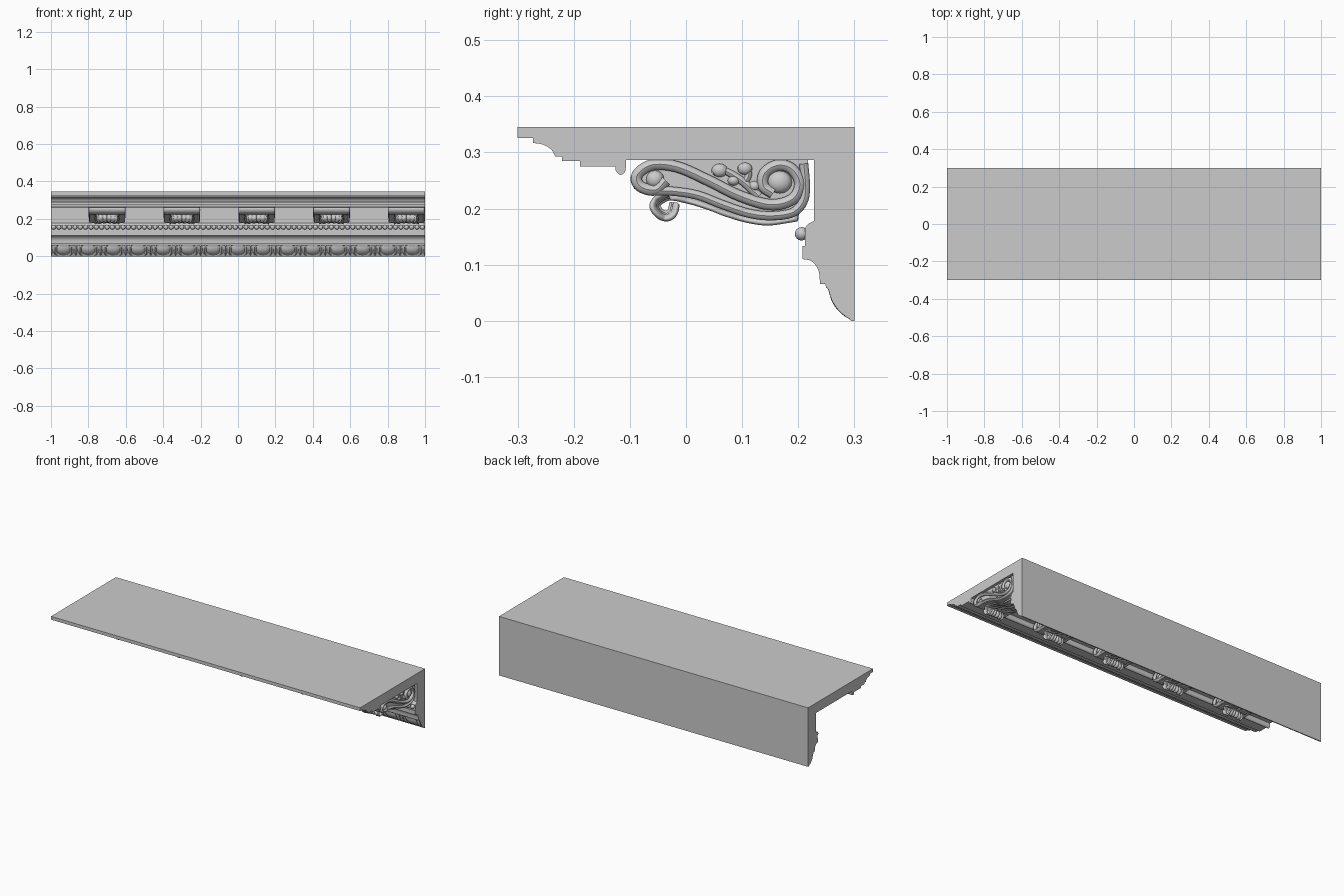
import bpy, bmesh, math
from mathutils import Vector

if "Cube" in bpy.data.objects:
    bpy.data.objects.remove(bpy.data.objects["Cube"])


def smooth_path(pts, n=6):
    """Catmull-Rom samples through (y, z) points."""
    p = [Vector(q) for q in pts]
    p = [2 * p[0] - p[1]] + p + [2 * p[-1] - p[-2]]
    out = []
    for i in range(1, len(p) - 2):
        a, b, c, d = p[i - 1:i + 3]
        for k in range(n):
            t = k / n
            out.append(0.5 * (2 * b + (c - a) * t + (2 * a - 5 * b + 4 * c - d) * t * t
                              + (3 * b - a - 3 * c + d) * t ** 3))
    return out + [p[-2]]


def finish(name, bm, angle=35):
    bmesh.ops.recalc_face_normals(bm, faces=bm.faces)
    me = bpy.data.meshes.new(name)
    bm.to_mesh(me)
    bm.free()
    ob = bpy.data.objects.new(name, me)
    bpy.context.collection.objects.link(ob)
    bpy.ops.object.select_all(action='DESELECT')
    ob.select_set(True)
    bpy.context.view_layer.objects.active = ob
    bpy.ops.object.shade_smooth_by_angle(angle=math.radians(angle))
    return ob


def extrude_x(name, profile, x0, x1):
    bm = bmesh.new()
    f = bm.faces.new([bm.verts.new((x0, y, z)) for y, z in profile])
    r = bmesh.ops.extrude_face_region(bm, geom=[f])
    vs = [g for g in r['geom'] if isinstance(g, bmesh.types.BMVert)]
    bmesh.ops.translate(bm, verts=vs, vec=(x1 - x0, 0, 0))
    return finish(name, bm)


def grid(bm, rows):
    vs = [[bm.verts.new(p) for p in r] for r in rows]
    for a, b in zip(vs, vs[1:]):
        for i in range(len(a) - 1):
            bm.faces.new((a[i], a[i + 1], b[i + 1], b[i]))


def ellipsoid(bm, loc, r, u=14, v=8):
    new = bmesh.ops.create_uvsphere(bm, u_segments=u, v_segments=v, radius=1)['verts']
    for w in new:
        w.co = Vector((w.co.x * r[0], w.co.y * r[1], w.co.z * r[2])) + Vector(loc)


def tube(bm, pts, x, r0, r1, sides=8):
    """Round moulding along a (y, z) path at constant x."""
    path, rows = smooth_path(pts), []
    for i, p in enumerate(path):
        t = (path[min(i + 1, len(path) - 1)] - path[max(i - 1, 0)]).normalized()
        r = r0 + (r1 - r0) * i / (len(path) - 1)
        rows.append([(x + math.cos(a) * r, p.x - t.y * math.sin(a) * r, p.y + t.x * math.sin(a) * r)
                     for a in [2 * math.pi * k / sides for k in range(sides + 1)]])
    grid(bm, rows)


# Cornice body: one continuous moulded section
cove_top = [(-.273, .317), (-.255, .314), (-.24, .305), (-.233, .293)]
bead_lip = [(-.126, .275), (-.125, .267), (-.117, .26), (-.109, .265), (-.107, .275)]
ovolo = [(.208, .11), (.224, .106), (.236, .09), (.239, .066)]
section = ([(.3, .345), (-.3, .345), (-.3, .326), (-.273, .326)]
           + [tuple(p) for p in smooth_path(cove_top, 4)]
           + [(-.221, .293), (-.221, .285), (-.189, .285), (-.189, .275)]
           + [tuple(p) for p in smooth_path(bead_lip, 3)]
           + [(-.107, .287), (.228, .287), (.228, .178), (.217, .172), (.212, .165),
              (.212, .133), (.208, .133)]
           + [tuple(p) for p in smooth_path(ovolo, 4)]
           + [(.248, .066), (.25, .058), (.265, .058), (.294, 0), (.3, 0)])
extrude_x("cornice_body", section, -1, 1)

# Row of small beads
bm = bmesh.new()
N = 70
for i in range(N):
    ellipsoid(bm, (-1 + (i + .5) * 2 / N, .206, .155), (.0125, .012, .012), 12, 8)
finish("bead_row", bm, 60)


# Carved egg and dart band along the bottom
def relief(x, v):
    u = abs(((x + 1) / .1333 % 1) * 2 - 1)
    r = math.hypot(u / .5, (v - .6) / .58)
    egg = math.sqrt(max(0, 1 - r * r)) * .95
    rim = .9 * math.exp(-((r - 1.35) / .16) ** 2)
    dart = max(0, 1 - (1 - u) / (.05 + .13 * v)) * .9
    return max(egg, rim, dart)


band = smooth_path([(.296, 0), (.276, .012), (.26, .033), (.251, .06)], 5)
NX = 450
rows = []
for i in range(NX + 1):
    x = -1 + 2 * i / NX
    rows.append([(x, p.x + .8 * d, p.y + .6 * d) for j, p in enumerate(band)
                 for d in [.011 * (1 - relief(x, j / (len(band) - 1))) * min(1, p.y / .01 + .1)
                           * min(1, (.06 - p.y) / .005)]])
for end in (0, -1):
    x = -1 if end == 0 else 1
    cap = [(x, .296 - .03 * p.y / .06, p.y) for p in band]
    rows.insert(0, cap) if end == 0 else rows.append(cap)
bm = bmesh.new()
grid(bm, rows)
finish("egg_and_dart_band", bm, 50)

# Scroll bracket: S-shaped block
parts = []
outline = smooth_path([(-.06, .287), (-.085, .277), (-.099, .255), (-.09, .234), (-.065, .224),
                       (-.02, .223), (.03, .213), (.07, .197), (.11, .185), (.15, .179),
                       (.19, .184), (.213, .203), (.221, .235), (.217, .287)], 4)
parts.append(extrude_x("bracket_block", [tuple(p) for p in outline], -.084, .084))

# Scroll mouldings, eyes and leaf sprigs on both bracket sides
inner = [(-.036, .25), (-.055, .233), (-.082, .24), (-.087, .26), (-.06, .278), (-.015, .274),
         (.04, .25), (.095, .223), (.15, .207), (.19, .217), (.203, .245), (.188, .271),
         (.163, .277), (.14, .263), (.138, .24), (.155, .227)]
outer = [(-.09, .243), (-.06, .232), (-.025, .231), (.02, .224), (.065, .207), (.11, .192),
         (.15, .187), (.19, .193), (.209, .213), (.213, .24), (.21, .28)]
bm = bmesh.new()
for s in (-1, 1):
    tube(bm, inner, s * .088, .01, .01)
    tube(bm, outer, s * .088, .008, .008)
    ellipsoid(bm, (s * .084, -.055, .252), (.014, .016, .016))
    ellipsoid(bm, (s * .084, .167, .247), (.015, .022, .02))
    tube(bm, [(.13, .222), (.105, .245), (.08, .262), (.06, .27), (.048, .262)], s * .084, .008, .005)
    tube(bm, [(.105, .245), (.112, .262), (.105, .274), (.094, .27)], s * .084, .006, .005)
    for y, z, r in ((.06, .268, .012), (.105, .271, .011), (.085, .25, .009), (.122, .24, .009)):
        ellipsoid(bm, (s * .084, y, z), (.01, r * 1.2, r))
parts.append(finish("bracket_scrolls", bm, 50))

# Lobed leaf under the bracket, curling over at its tip
spine = smooth_path([(.2, .187), (.15, .18), (.11, .184), (.07, .195), (.03, .21), (-.005, .22),
                     (-.03, .224), (-.05, .214), (-.055, .203), (-.045, .19), (-.033, .187),
                     (-.024, .194), (-.02, .21)], 6)
rows, M = [], 24
for side in (0, 1):
    for i, p in enumerate(spine if side == 0 else []):
        t = i / (len(spine) - 1)
        d = (spine[min(i + 1, len(spine) - 1)] - spine[max(i - 1, 0)]).normalized()
        w = (.066 - .026 * max(0, t - .5) * 2) * (.86 + .14 * abs(math.sin(t * 5 * math.pi)))
        row = []
        for k in range(M + 1):
            u = k / M * 2 - 1
            h = .003 * math.cos(u * 5 * math.pi) - .004 * u * u + .003 * math.exp(-(u / .12) ** 2)
            row.append((u * w, p.x - d.y * h, p.y + d.x * h * -1 if t < .5 else p.y + d.x * h))
        rows.append(row)
bm = bmesh.new()
grid(bm, rows)
leaf = finish("bracket_leaf", bm, 60)
mod = leaf.modifiers.new("thickness", 'SOLIDIFY')
mod.thickness = .007
mod.offset = 0
parts.append(leaf)

# Repeat the bracket five times along the soffit
for part in parts:
    part.location.x = -.7
    for x in (-.3, .1, .5, .9):
        c = part.copy()
        c.location.x = x
        bpy.context.collection.objects.link(c)
